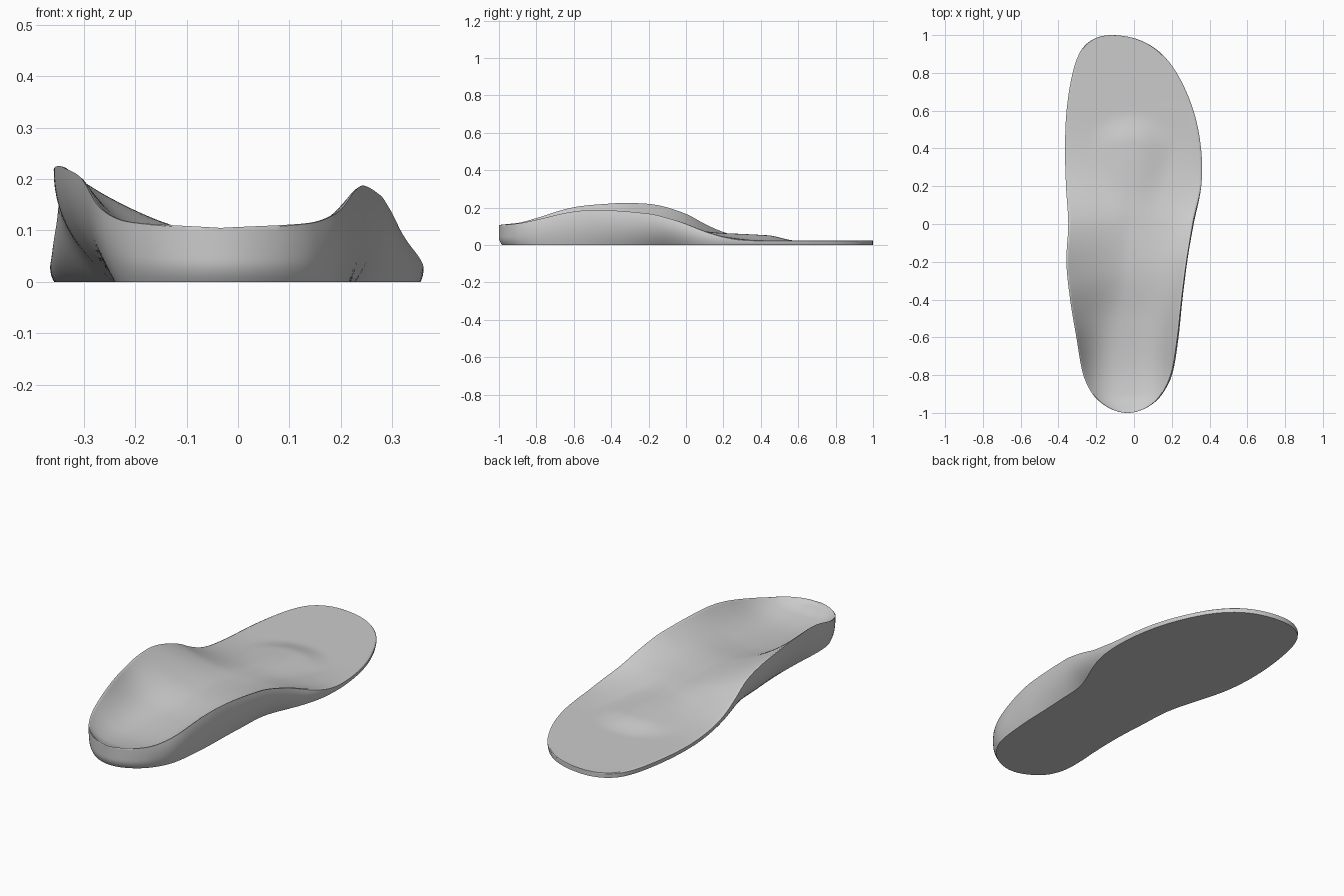
import bpy, bmesh, math

cube = bpy.data.objects.get("Cube")
if cube:
    bpy.data.objects.remove(cube, do_unlink=True)

ROWS, COLS, WALL, BASE = 120, 56, 12, 12


def station(y):
    """Angle-like parameter that keeps both ends of the outline round."""
    return math.acos(max(-1, min(1, -y))) / math.pi


def smooth_curve(keys):
    """Cubic curve through (y, value) keys."""
    t = [station(k[0]) for k in keys]
    v = [k[1] for k in keys]
    n = len(keys)
    slope = [(v[min(i + 1, n - 1)] - v[max(i - 1, 0)]) /
             (t[min(i + 1, n - 1)] - t[max(i - 1, 0)]) for i in range(n)]

    def value(y):
        p = station(y)
        i = max(j for j in range(n - 1) if t[j] <= p or j == 0)
        h = t[i + 1] - t[i]
        s = (p - t[i]) / h
        return ((2 * s**3 - 3 * s**2 + 1) * v[i] + (s**3 - 2 * s**2 + s) * h * slope[i]
                + (3 * s**2 - 2 * s**3) * v[i + 1] + (s**3 - s**2) * h * slope[i + 1])
    return value


# Upper outline, inner (arch) side and outer side
inner_x = smooth_curve([(-1, -.035), (-.985, -.109), (-.95, -.17), (-.9, -.22), (-.8, -.268),
                        (-.6, -.305), (-.4, -.338), (-.2, -.358), (0, -.348), (.2, -.36),
                        (.4, -.365), (.6, -.357), (.8, -.325), (.9, -.291), (.95, -.255),
                        (.985, -.2), (1, -.12)])
outer_x = smooth_curve([(-1, -.035), (-.985, .04), (-.95, .103), (-.9, .153), (-.8, .206),
                        (-.6, .242), (-.4, .264), (-.2, .29), (0, .323), (.2, .357),
                        (.4, .355), (.6, .315), (.8, .226), (.9, .147), (.95, .08),
                        (.985, -.005), (1, -.12)])
# How far the base is tucked in under the rim
inner_tuck = smooth_curve([(-1, 0), (-.9, .015), (-.7, .05), (-.4, .108), (-.15, .114),
                           (.1, .065), (.3, .022), (.5, .006), (1, 0)])
outer_tuck = smooth_curve([(-1, 0), (-.9, .012), (-.6, .028), (-.3, .05), (-.12, .062),
                           (.06, .022), (.2, .008), (.5, .005), (1, 0)])
# Rim heights and the floor between them
inner_z = smooth_curve([(-1, .105), (-.9, .122), (-.8, .148), (-.6, .206), (-.4, .226),
                        (-.3, .229), (-.15, .217), (0, .17), (.1, .115), (.2, .07),
                        (.3, .044), (.45, .028), (.6, .025), (1, .025)])
outer_z = smooth_curve([(-1, .105), (-.9, .119), (-.8, .139), (-.6, .183), (-.45, .191),
                        (-.2, .172), (-.1, .149), (0, .116), (.1, .076), (.2, .046),
                        (.3, .03), (.5, .025), (1, .025)])
floor_z = smooth_curve([(-1, .103), (-.96, .084), (-.9, .066), (-.75, .051), (-.5, .064),
                        (-.25, .09), (0, .08), (.2, .047), (.4, .026), (.6, .024), (1, .024)])


def ramp(a, b, v):
    s = max(0, min(1, (v - a) / (b - a)))
    return s * s * (3 - 2 * s)


def pad(x, y):
    """Low dome behind the ball of the foot."""
    front = .59 - 1.6 * (x + .02) ** 2
    width = .15 + .1 * ramp(.05, .5, y)
    return (.028 * ramp(-.05, .4, y) * (1 - ramp(front - .16, front, y))
            * (1 - ramp(.1, 1, abs(x + .015) / width)))


def section(y):
    """Closed loop across the foot: top from inner to outer rim, wall, base, wall."""
    edge_l, edge_r, f = inner_x(y), outer_x(y), floor_z(y)
    span = edge_r - edge_l
    # The outer wall leans back in towards its rim
    lean = .013 * ramp(-1, -.8, y) * (1 - ramp(0, .25, y))
    xl, xr = edge_l, edge_r - lean
    mid, half = (xl + xr) / 2, (xr - xl) / 2
    arch = ramp(-.7, -.25, y)
    lip = .004 * min(1, half / .1)

    def wall(side, edge, tuck, inset, top):
        pts = []
        for k in range(WALL + 1):
            s = k / WALL
            x = edge - side * (tuck * (1 - s) ** 2.2 + inset * s ** 3)
            heel = .016 * (1 - min(1, s * 2.5)) ** 2 * ramp(.7, 1, -y)
            pts.append((x, y + heel, (top - lip) * s))
        return pts

    top = []
    for c in range(1, COLS):
        u = -math.cos(math.pi * c / COLS)
        x = mid + half * u
        e, p = (inner_z(y), 2.9 - 1.4 * arch) if u < 0 else (outer_z(y), 2.8)
        z = f + (e - f) * abs(u) ** p + pad(x, y)
        top.append((x, y, z - lip * ramp(.975, 1, abs(u))))
    right = wall(1, edge_r, min(outer_tuck(y), span * .45), lean, outer_z(y))
    left = wall(-1, edge_l, min(inner_tuck(y), span * .45), 0, inner_z(y))
    a, b = right[0], left[0]
    base = [(a[0] + (b[0] - a[0]) * k / BASE, a[1], 0) for k in range(1, BASE)]
    return top + right[::-1] + base + left


def close_end(bm, loop):
    """Fill an end section with strips from wall to wall."""
    first = COLS - 1
    right = loop[first:first + WALL + 1][::-1]
    left = loop[-WALL - 1:]
    for k in range(WALL):
        bm.faces.new((right[k], right[k + 1], left[k + 1], left[k]))
    bm.faces.new(loop[:first] + [right[-1], left[-1]])
    bm.faces.new(loop[first + WALL:-WALL])


# Loft the sections from heel to toe
bm = bmesh.new()
loops = []
for r in range(ROWS + 1):
    y = -math.cos(math.pi * (.004 + .992 * r / ROWS))
    loops.append([bm.verts.new(p) for p in section(y)])
for lower, upper in zip(loops, loops[1:]):
    n = len(lower)
    for i in range(n):
        j = (i + 1) % n
        bm.faces.new((lower[i], lower[j], upper[j], upper[i]))
close_end(bm, loops[0])
close_end(bm, loops[-1])
bmesh.ops.remove_doubles(bm, verts=bm.verts, dist=.0002)
bmesh.ops.recalc_face_normals(bm, faces=bm.faces)
mesh = bpy.data.meshes.new("insole")
bm.to_mesh(mesh)
bm.free()
insole = bpy.data.objects.new("insole", mesh)
bpy.context.collection.objects.link(insole)

# Plain grey material
grey = bpy.data.materials.new("plain_grey")
grey.use_nodes = True
color = (.6, .6, .6, 1)
grey.diffuse_color = color
grey.node_tree.nodes["Principled BSDF"].inputs["Base Color"].default_value = color
mesh.materials.append(grey)

bpy.ops.object.select_all(action='DESELECT')
insole.select_set(True)
bpy.context.view_layer.objects.active = insole
bpy.ops.object.shade_smooth_by_angle(angle=math.radians(42))
